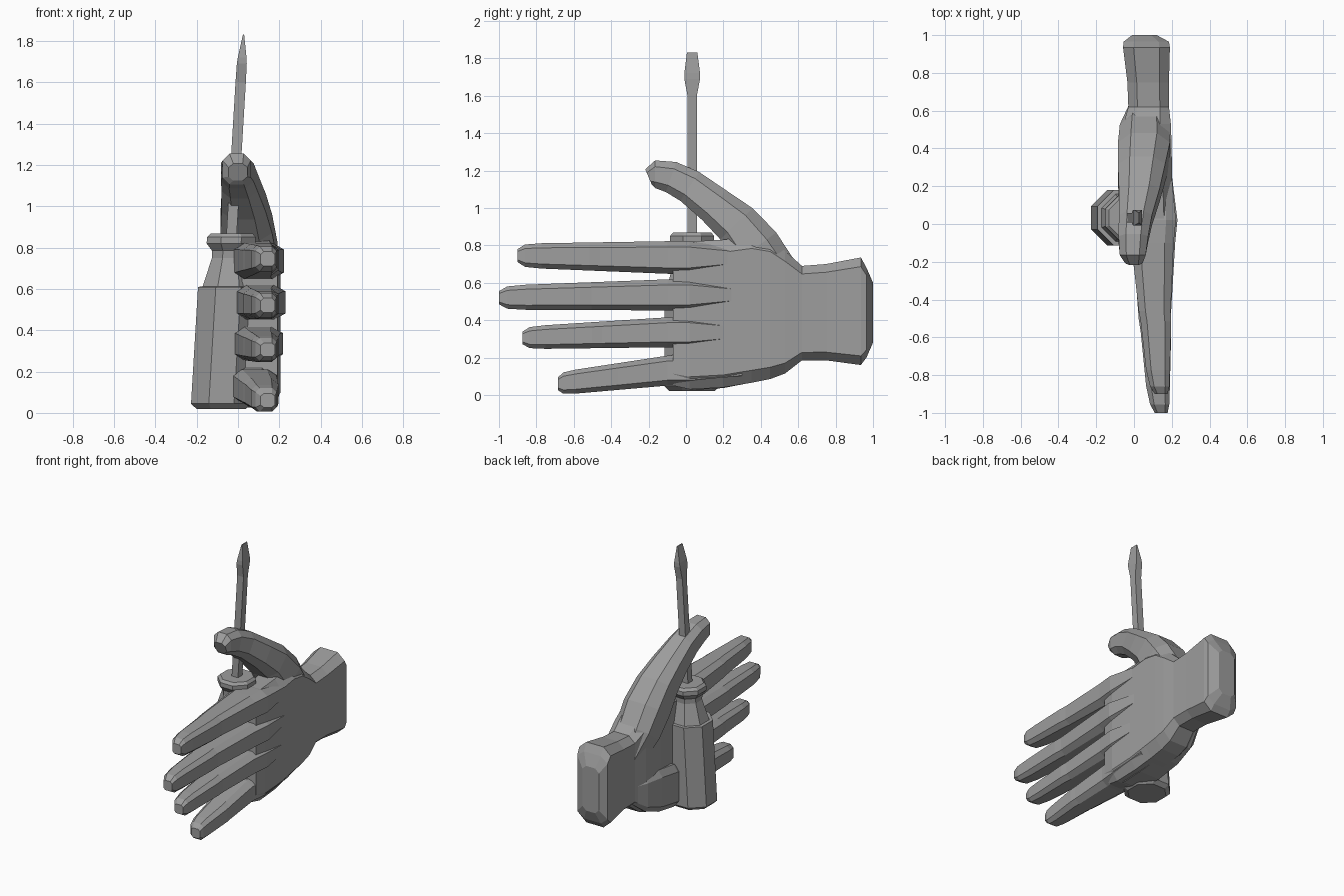
import bpy
import bmesh
from mathutils import Vector

if "Cube" in bpy.data.objects:
    bpy.data.objects.remove(bpy.data.objects["Cube"], do_unlink=True)

grey = bpy.data.materials.new("plain grey")
grey.use_nodes = True
colour = (0.34, 0.34, 0.34, 1)
grey.diffuse_color = colour
grey.node_tree.nodes["Principled BSDF"].inputs["Base Color"].default_value = colour

X, Y, Z = Vector((1, 0, 0)), Vector((0, 1, 0)), Vector((0, 0, 1))


def ring(centre, u, v, hu, hv, cut):
    """Rectangle with cut corners, eight points around the centre."""
    a, b = hu * (1 - cut[0]), hv * (1 - cut[1])
    pts = [(hu, -b), (hu, b), (a, hv), (-a, hv),
           (-hu, b), (-hu, -b), (-a, -hv), (a, -hv)]
    return [Vector(centre) + u * p + v * q for p, q in pts]


def loft(name, rings):
    """Flat-faced skin through a row of rings, closed at both ends."""
    bm = bmesh.new()
    rows = [[bm.verts.new(p) for p in r] for r in rings]
    for r0, r1 in zip(rows, rows[1:]):
        for i in range(len(r0)):
            j = (i + 1) % len(r0)
            bm.faces.new((r0[i], r0[j], r1[j], r1[i]))
    bm.faces.new(rows[0])
    bm.faces.new(rows[-1])
    bmesh.ops.remove_doubles(bm, verts=bm.verts[:], dist=1e-5)
    bmesh.ops.recalc_face_normals(bm, faces=bm.faces[:])
    mesh = bpy.data.meshes.new(name)
    bm.to_mesh(mesh)
    bm.free()
    mesh.materials.append(grey)
    obj = bpy.data.objects.new(name, mesh)
    bpy.context.scene.collection.objects.link(obj)
    return obj


def along_y(y, x0, x1, z0, z1, cut):
    return ring(((x0 + x1) / 2, y, (z0 + z1) / 2), X, Z,
                (x1 - x0) / 2, (z1 - z0) / 2, cut)


# Palm, wrist and flared cuff: y, x range, z range
palm = [(-0.07, 0.02, 0.19, 0.05, 0.8), (0.02, 0.0, 0.205, 0.03, 0.82),
        (0.2, -0.02, 0.203, 0.04, 0.83), (0.35, -0.045, 0.2, 0.065, 0.85),
        (0.45, -0.055, 0.198, 0.085, 0.83), (0.53, -0.055, 0.195, 0.115, 0.77),
        (0.62, -0.03, 0.185, 0.185, 0.69), (0.75, -0.035, 0.185, 0.185, 0.7),
        (0.935, -0.058, 0.19, 0.16, 0.735), (0.965, -0.055, 0.185, 0.2, 0.68),
        (1.0, -0.01, 0.12, 0.28, 0.6)]
loft("palm_and_wrist", [along_y(*s, (0.45, 0.17)) for s in palm])

# Fleshy heel of the hand under the little finger: y, x range, z range
heel = [(-0.1, -0.02, 0.14, 0.06, 0.2), (0.04, -0.045, 0.15, 0.027, 0.28),
        (0.2, -0.075, 0.15, 0.037, 0.34), (0.38, -0.08, 0.13, 0.072, 0.37),
        (0.52, -0.065, 0.1, 0.125, 0.37), (0.64, -0.02, 0.08, 0.22, 0.35)]
loft("heel_of_hand", [along_y(*s, (0.3, 0.3)) for s in heel])

# Fingers: tip y, base z, tip z, base half width, tip half width, x range at base
fingers = {
    "index_finger": (-0.9, 0.735, 0.745, 0.087, 0.064, -0.015, 0.222),
    "middle_finger": (-1.0, 0.535, 0.52, 0.083, 0.064, -0.005, 0.23),
    "ring_finger": (-0.875, 0.335, 0.305, 0.08, 0.06, -0.015, 0.218),
    "little_finger": (-0.685, 0.13, 0.06, 0.08, 0.061, -0.025, 0.198),
}
for name, (tip, zb, zt, wb, wt, front, back) in fingers.items():
    cut = (0.42, 0.36)
    # Knuckle ridge fading into the back of the hand
    rings = [along_y(0.3, 0.06, 0.195, zb - wb / 2, zb + wb / 2, cut),
             along_y(0.02, front - 0.01, back, zb - wb, zb + wb, cut)]
    # Share of the finger's length, palm side x, back x, share of width
    for t, x0, x1, w in [(0, front, back - 0.012, 1), (0.45, 0.025, 0.194, 1),
                         (0.52, 0.035, 0.197, 1), (0.84, 0.064, 0.19, 1),
                         (0.95, 0.085, 0.187, 0.92), (1, 0.11, 0.178, 0.55)]:
        y = -0.1 + t * (tip + 0.1)
        z = zb + t * (zt - zb)
        h = (wb + t * (wt - wb)) * w
        rings.append(along_y(y, x0, x1, z - h, z + h, cut))
    loft(name, rings)

# Thumb: centre y and z, half width, x range; rings stand square to the path
thumb = [(-0.2, 1.165, 0.045, -0.045, 0.045), (-0.165, 1.18, 0.074, -0.075, 0.062),
         (-0.08, 1.165, 0.085, -0.082, 0.075), (0.02, 1.115, 0.092, -0.08, 0.095),
         (0.15, 1.015, 0.102, -0.08, 0.135), (0.27, 0.915, 0.12, -0.085, 0.165),
         (0.37, 0.785, 0.14, -0.085, 0.19), (0.47, 0.65, 0.13, -0.075, 0.185),
         (0.58, 0.5, 0.1, -0.03, 0.12)]
path = [Vector((0, s[0], s[1])) for s in thumb]
rings = []
for i, (y, z, h, x0, x1) in enumerate(thumb):
    d = path[min(i + 1, len(path) - 1)] - path[max(i - 1, 0)]
    side = X.cross(d.normalized())
    rings.append(ring(((x0 + x1) / 2, y, z), X, side,
                      (x1 - x0) / 2, h, (0.5, 0.45)))
loft("thumb", rings)


def tool_ring(z, hx, hy, cut):
    """Ring on the leaning axis of the screwdriver."""
    return ring((-0.083 + 0.06 * z, 0.033, z), X, Y, hx, hy, (cut, cut))


# Eight-sided screwdriver handle with a narrow neck and a collar
handle = [(0.02, 0.12), (0.045, 0.147), (0.61, 0.147), (0.611, 0.125),
          (0.75, 0.088), (0.785, 0.09), (0.82, 0.118), (0.85, 0.118),
          (0.868, 0.102)]
loft("screwdriver_handle", [tool_ring(z, r, r, 0.586) for z, r in handle])

# Square shaft ending in a flattened blade
shaft = [(0.85, 0.025, 0.025), (1.6, 0.025, 0.025),
         (1.69, 0.024, 0.042), (1.72, 0.021, 0.042), (1.83, 0.003, 0.028)]
loft("screwdriver_shaft", [tool_ring(*s, 0) for s in shaft])
